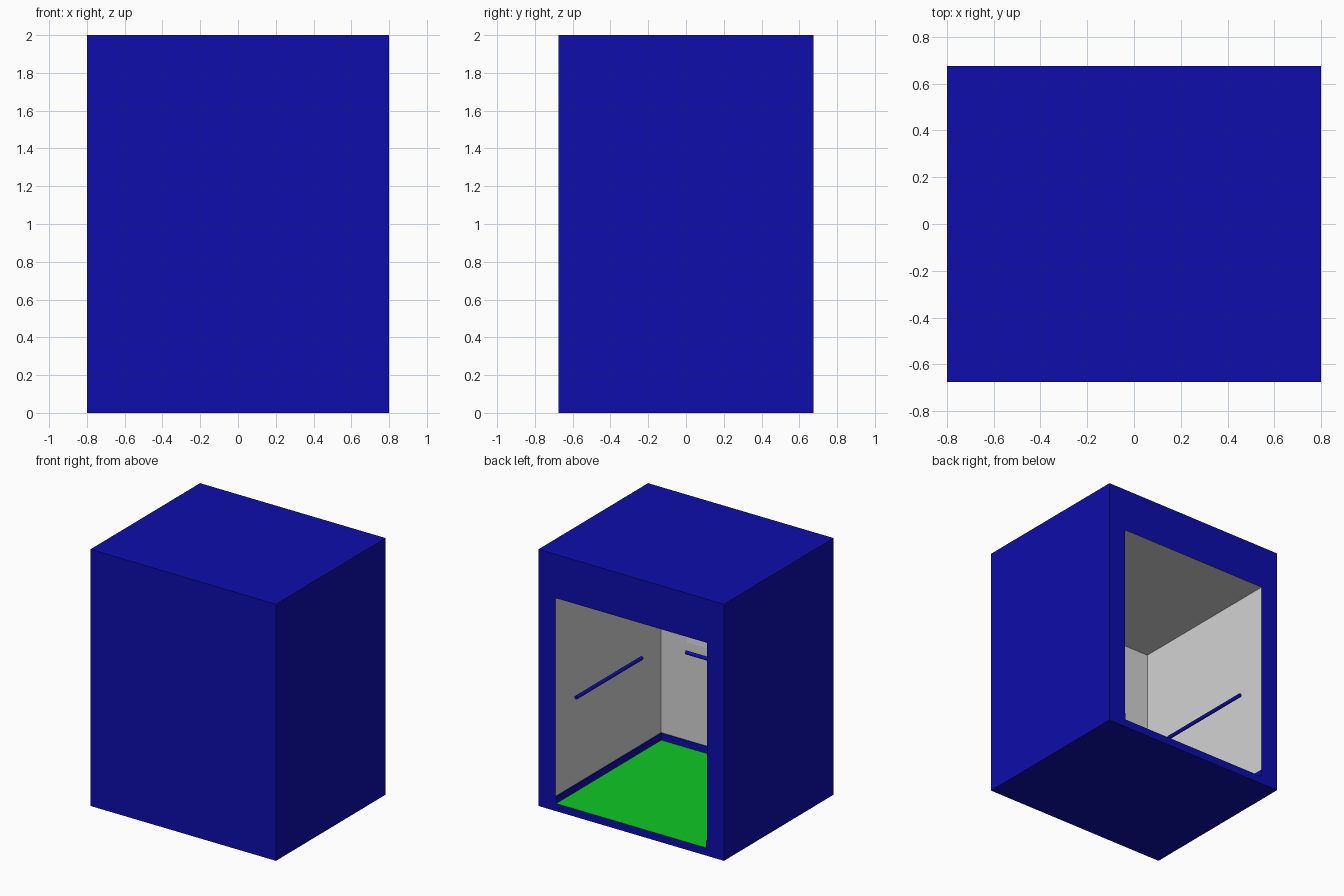
import bpy, bmesh
from mathutils import Vector, Matrix

if "Cube" in bpy.data.objects:
    bpy.data.objects.remove(bpy.data.objects["Cube"])


def mat(name, rgb):
    m = bpy.data.materials.new(name)
    m.diffuse_color = (*rgb, 1)
    m.use_nodes = True
    m.node_tree.nodes["Principled BSDF"].inputs["Base Color"].default_value = m.diffuse_color
    return m


BLUE = mat("deep blue", (0.004, 0.004, 0.41))
GREY = mat("wall grey", (0.65, 0.65, 0.65))
GREEN = mat("floor green", (0.005, 0.58, 0.018))
PALE = mat("mirror grey", (0.75, 0.75, 0.75))

# outer and inner limits of the cabin; the cavity is open at +y
OUT = ((-0.8, -0.675, 0.0), (0.8, 0.675, 2.0))
INN = ((-0.652, -0.625, 0.06), (0.652, 0.675, 1.66))


def make(name, bm, mats):
    me = bpy.data.meshes.new(name)
    bm.to_mesh(me)
    bm.free()
    for m in mats:
        me.materials.append(m)
    ob = bpy.data.objects.new(name, me)
    bpy.context.collection.objects.link(ob)
    return ob


def box(name, lo, hi, m):
    bm = bmesh.new()
    lo, hi = Vector(lo), Vector(hi)
    bmesh.ops.create_cube(bm, size=1, matrix=Matrix.Translation((lo + hi) / 2)
                          @ Matrix.Diagonal((*(hi - lo), 1)))
    return make(name, bm, [m])


def rail(name, a, b, r=0.014):
    a, b = Vector(a), Vector(b)
    d = b - a
    bm = bmesh.new()
    rot = d.to_track_quat('Z', 'Y').to_matrix().to_4x4()
    bmesh.ops.create_cone(bm, cap_ends=True, segments=16, radius1=r, radius2=r,
                          depth=d.length, matrix=Matrix.Translation((a + b) / 2) @ rot)
    ob = make(name, bm, [BLUE])
    for p in ob.data.polygons:
        p.use_smooth = len(p.vertices) == 4
    return ob


# cabin shell: outer box, doorway ring and open cavity
bm = bmesh.new()


def corners(lim):
    return {(i, j, k): bm.verts.new((lim[i][0], lim[j][1], lim[k][2]))
            for i in (0, 1) for j in (0, 1) for k in (0, 1)}


o, n = corners(OUT), corners(INN)
loop = [(0, 0), (1, 0), (1, 1), (0, 1)]
for s, inner in ((o, False), (n, True)):
    faces = [bm.faces.new([s[a, 0, c] for a, c in loop])]
    for (a, c), (e, g) in zip(loop, loop[1:] + loop[:1]):
        faces.append(bm.faces.new([s[a, 0, c], s[a, 1, c], s[e, 1, g], s[e, 0, g]]))
    if inner:
        for f in faces:
            f.material_index = 1
        faces[1].material_index = 2  # cavity floor
for (a, c), (e, g) in zip(loop, loop[1:] + loop[:1]):
    bm.faces.new([o[a, 1, c], o[e, 1, g], n[e, 1, g], n[a, 1, c]])
bmesh.ops.recalc_face_normals(bm, faces=bm.faces[:])
make("cabin_shell", bm, [BLUE, GREY, GREEN])

# skirting boards along three walls
W, F, Z = 0.652, -0.625, 0.06
T = 0.006
box("skirting_front", (-W, F, Z), (W, F + T, Z + 0.055), BLUE)
for side, s in (("left", -1), ("right", 1)):
    xs = sorted((s * W, s * (W - T)))
    box("skirting_" + side, (xs[0], F, Z), (xs[1], 0.674, Z + 0.055), BLUE)
    # side handrails
    rail("handrail_" + side, (s * (W - 0.04), -0.33, 0.82), (s * (W - 0.04), 0.48, 0.82))

# front wall handrail and mirror above it
rail("handrail_front", (-0.41, F + 0.04, 0.82), (0.41, F + 0.04, 0.82))
box("mirror", (-0.425, F, 0.88), (0.425, F + 0.006, 1.58), PALE)
